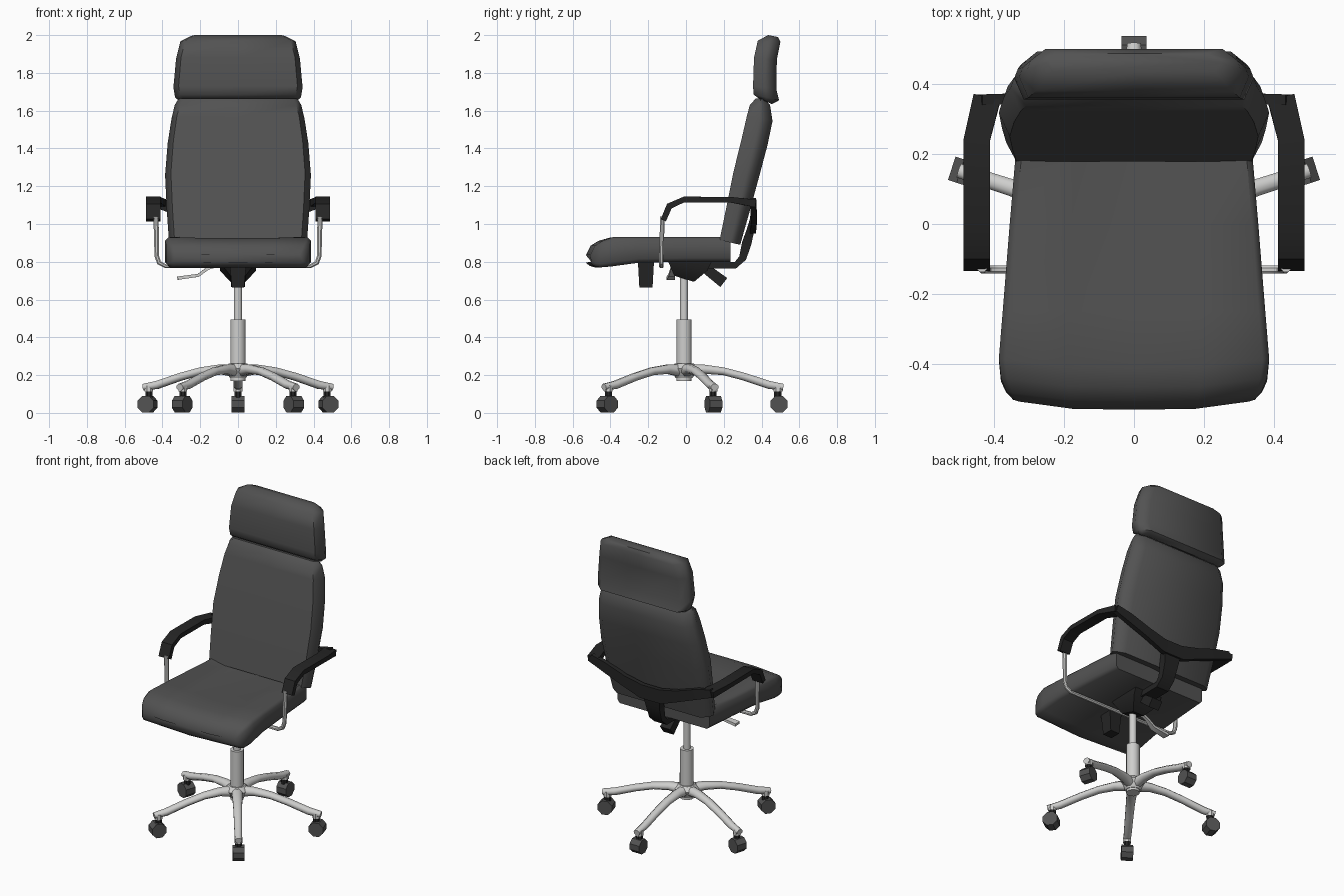
import bpy, bmesh, math
from mathutils import Vector

def material(name, rgb):
    m = bpy.data.materials.new(name)
    m.diffuse_color = (*rgb, 1)
    return m

FABRIC = material("dark grey fabric", (0.085, 0.085, 0.085))
BLACK = material("black plastic", (0.018, 0.018, 0.018))
METAL = material("silver metal", (0.62, 0.62, 0.61))
X, Y, Z = Vector((1, 0, 0)), Vector((0, 1, 0)), Vector((0, 0, 1))

def skin(name, rings, mat, angle=40):
    """Skin closed rings of points into a capped solid."""
    bm = bmesh.new()
    loops = [[bm.verts.new(p) for p in r] for r in rings]
    n = len(loops[0])
    for a, b in zip(loops, loops[1:]):
        for i in range(n):
            j = (i + 1) % n
            bm.faces.new((a[i], a[j], b[j], b[i]))
    bm.faces.new(loops[0][::-1])
    bm.faces.new(loops[-1])
    bmesh.ops.recalc_face_normals(bm, faces=bm.faces)
    me = bpy.data.meshes.new(name)
    bm.to_mesh(me)
    bm.free()
    me.materials.append(mat)
    ob = bpy.data.objects.new(name, me)
    bpy.context.collection.objects.link(ob)
    bpy.ops.object.select_all(action='DESELECT')
    ob.select_set(True)
    bpy.context.view_layer.objects.active = ob
    bpy.ops.object.shade_smooth_by_angle(angle=math.radians(angle))
    return ob

def bar(name, path, mat, ref=X, n=4, angle=40):
    """Sweep a rectangle (n=4) or ellipse along path of (point, width along ref, thickness)."""
    pts = [Vector(p[0]) for p in path]
    rings = []
    for i, (_, w, h) in enumerate(path):
        t = (pts[min(i + 1, len(pts) - 1)] - pts[max(i - 1, 0)]).normalized()
        u = (ref - t * ref.dot(t)).normalized()
        v = t.cross(u)
        k = math.sqrt(2) if n == 4 else 1
        ring = []
        for j in range(n):
            a = 2 * math.pi * (j + 0.5) / n
            ring.append(pts[i] + u * (w / 2 * k * math.cos(a)) + v * (h / 2 * k * math.sin(a)))
        rings.append(ring)
    return skin(name, rings, mat, angle)

def cushion(name, section, rows, bow=0):
    """rows: (yA, zA, yB, zB, half width, dish); section: (x fraction, A-to-B blend, dish weight)."""
    full = section + [(-x, t, d) for x, t, d in reversed(section) if x > 0]
    rings = []
    for ya, za, yb, zb, w, dish in rows:
        ring = []
        for x, t, d in full:
            y = ya + (yb - ya) * t
            if y < -0.38:
                y += bow * abs(x) ** 4
            ring.append((x * w, y, za + (zb - za) * t - d * dish))
        rings.append(ring)
    return skin(name, rings, FABRIC, 50)

# Seat cushion, lofted front to back
seat_section = [(0, 0, 1), (0.5, 0, 0.7), (0.95, 0, 0), (1, 0.12, 0), (1, 0.85, 0), (0.95, 1, 0), (0, 1, 0)]
cushion("seat", seat_section, [
    (-0.53, 0.835, -0.53, 0.795, 0.345, 0),
    (-0.505, 0.885, -0.51, 0.778, 0.365, 0),
    (-0.465, 0.91, -0.48, 0.77, 0.38, 0),
    (-0.41, 0.93, -0.42, 0.775, 0.386, 0.005),
    (-0.25, 0.932, -0.25, 0.795, 0.375, 0.015),
    (0.0, 0.932, 0.0, 0.80, 0.355, 0.03),
    (0.235, 0.932, 0.235, 0.80, 0.335, 0.035)], bow=0.028)

# Backrest and headrest, lofted bottom to top
back_section = [(0, 0, 0), (0.92, 0, 0), (1, 0.5, 0), (0.97, 0.72, 0), (0.83, 1, 0), (0, 1, 0)]
cushion("backrest", back_section, [
    (0.178, 0.915, 0.287, 0.89, 0.365, 0),
    (0.212, 1.08, 0.335, 1.06, 0.377, 0),
    (0.250, 1.27, 0.387, 1.25, 0.386, 0),
    (0.292, 1.44, 0.432, 1.42, 0.372, 0),
    (0.322, 1.57, 0.458, 1.545, 0.352, 0),
    (0.338, 1.63, 0.445, 1.63, 0.335, 0),
    (0.370, 1.665, 0.42, 1.66, 0.315, 0)])
cushion("headrest", back_section, [
    (0.385, 1.665, 0.455, 1.635, 0.31, 0),
    (0.358, 1.685, 0.493, 1.655, 0.333, 0),
    (0.355, 1.73, 0.478, 1.715, 0.342, 0),
    (0.36, 1.88, 0.481, 1.87, 0.328, 0),
    (0.38, 1.97, 0.50, 1.965, 0.305, 0),
    (0.435, 2.0, 0.487, 1.99, 0.25, 0)])

# Arm pads and their metal posts
for side, s in (("left", -1), ("right", 1)):
    bar(side + "_armrest", [
        ((s * 0.449, -0.12, 1.02), 0.075, 0.03),
        ((s * 0.449, -0.088, 1.095), 0.075, 0.034),
        ((s * 0.449, -0.01, 1.13), 0.075, 0.03),
        ((s * 0.449, 0.24, 1.128), 0.075, 0.03),
        ((s * 0.42, 0.36, 1.11), 0.078, 0.04)], BLACK)
    bar(side + "_arm_post", [
        ((s * 0.434, -0.125, 1.04), 0.026, 0.03),
        ((s * 0.430, -0.13, 0.83), 0.026, 0.026),
        ((s * 0.418, -0.13, 0.795), 0.026, 0.026),
        ((s * 0.385, -0.13, 0.777), 0.026, 0.024),
        ((0, -0.13, 0.777), 0.026, 0.024)], METAL, ref=Y, n=8)

# V-shaped yoke behind the back, and the spar curving under the seat
half = [(0.44, 0.355, 1.115, 0.05), (0.34, 0.358, 1.085, 0.065), (0.2, 0.36, 1.035, 0.07), (0.07, 0.355, 0.995, 0.09)]
yoke = [(-x, y, z, h) for x, y, z, h in half] + half[::-1]
bar("arm_yoke", [((x, y, z), h, 0.03) for x, y, z, h in yoke], BLACK, ref=Z)
bar("back_spar", [
    ((0, 0.355, 1.03), 0.17, 0.03),
    ((0, 0.342, 0.97), 0.12, 0.04),
    ((0, 0.322, 0.90), 0.10, 0.05),
    ((0, 0.300, 0.82), 0.09, 0.04),
    ((0, 0.262, 0.782), 0.09, 0.035),
    ((0, 0.05, 0.78), 0.09, 0.035)], BLACK)

# Tilt mechanism, knobs and lever under the seat
bar("mechanism", [((0, 0.012, 0.81), 0.20, 0.25), ((0, 0.01, 0.775), 0.19, 0.21),
                  ((0, -0.01, 0.71), 0.08, 0.11)], BLACK)
bar("front_knob", [((0, -0.212, 0.80), 0.09, 0.085), ((0, -0.212, 0.665), 0.065, 0.07)], BLACK)
bar("rear_knob", [((0, 0.09, 0.775), 0.06, 0.05), ((0, 0.20, 0.69), 0.075, 0.06)], BLACK)
bar("height_lever", [((-0.08, -0.06, 0.79), 0.02, 0.016), ((-0.16, -0.07, 0.765), 0.022, 0.016),
                     ((-0.21, -0.075, 0.728), 0.035, 0.016), ((-0.32, -0.08, 0.713), 0.045, 0.018)],
    METAL, ref=Y)

# Gas column
CY = -0.01
bar("column_rod", [((0, CY, 0.48), 0.045, 0.045), ((0, CY, 0.72), 0.045, 0.045)], METAL, n=12)
bar("column_sleeve", [((0, CY, 0.17), 0.082, 0.082), ((0, CY, 0.495), 0.082, 0.082)], METAL, n=12)
bar("hub", [((0, CY, 0.185), 0.09, 0.09), ((0, CY, 0.235), 0.15, 0.15),
            ((0, CY, 0.262), 0.10, 0.10)], METAL, n=10)

# Five legs, each with a caster
for i in range(5):
    a = math.radians(90 + 72 * i)
    r = Vector((math.cos(a), math.sin(a), 0))
    t = Vector((-r.y, r.x, 0))
    def at(d, z):
        return r * d + Vector((0, CY, z))
    bar(f"leg_{i + 1}", [
        (at(0.0, 0.222), 0.075, 0.075), (at(0.11, 0.231), 0.066, 0.052),
        (at(0.21, 0.220), 0.058, 0.044), (at(0.32, 0.191), 0.054, 0.044),
        (at(0.45, 0.148), 0.050, 0.046), (at(0.525, 0.136), 0.044, 0.038)], METAL, ref=t, n=8, angle=60)
    bar(f"socket_{i + 1}", [(at(0.497, 0.112), 0.05, 0.05), (at(0.497, 0.145), 0.05, 0.05)], METAL, n=8)
    bar(f"caster_stem_{i + 1}", [(at(0.495, 0.07), 0.042, 0.042), (at(0.495, 0.118), 0.042, 0.042)], BLACK, n=8)
    c = at(0.503, 0.046)
    bar(f"caster_wheel_{i + 1}", [(c - t * 0.035, 0.096, 0.096), (c + t * 0.035, 0.096, 0.096)],
        FABRIC, ref=Z, n=8, angle=30)
